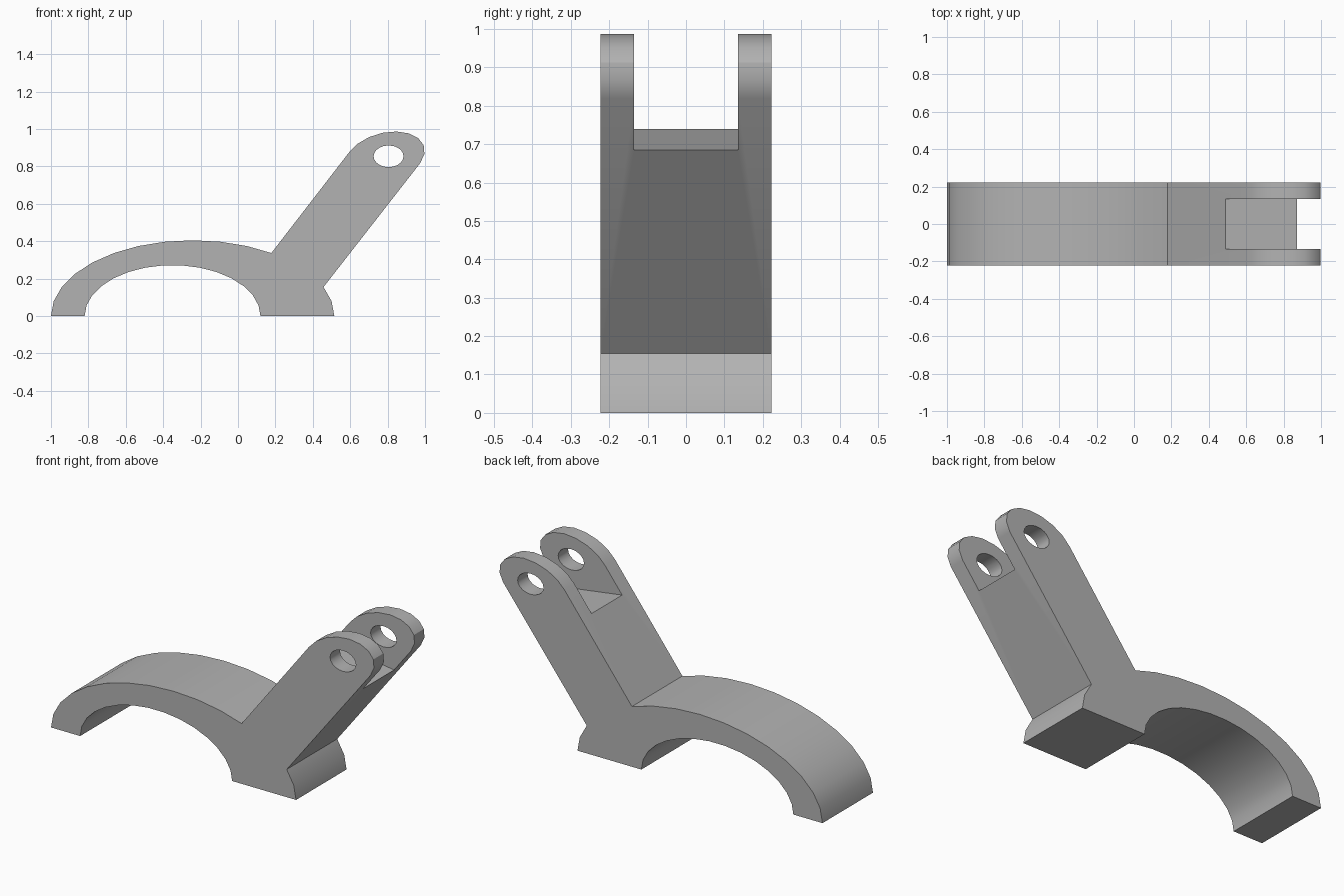
import bpy
import bmesh
from math import sin, cos, pi, radians

HALF_WIDTH = 0.223
SLOT_HALF = 0.135

cube = bpy.data.objects.get("Cube")
if cube:
    bpy.data.objects.remove(cube, do_unlink=True)

grey = bpy.data.materials.new("mid grey")
grey.use_nodes = True
colour = (0.45, 0.45, 0.45, 1)
grey.diffuse_color = colour
grey.node_tree.nodes["Principled BSDF"].inputs["Base Color"].default_value = colour


def arc(cx, cz, rx, rz, start, end, steps):
    """Points along an ellipse in the xz plane."""
    angles = [start + (end - start) * i / steps for i in range(steps + 1)]
    return [(cx + rx * cos(a), cz + rz * sin(a)) for a in angles]


def extrude(name, profile, half_width):
    """Extrude an xz profile symmetrically along y."""
    bm = bmesh.new()
    face = bm.faces.new([bm.verts.new((x, -half_width, z)) for x, z in profile])
    new = bmesh.ops.extrude_face_region(bm, geom=[face])["geom"]
    moved = [g for g in new if isinstance(g, bmesh.types.BMVert)]
    bmesh.ops.translate(bm, verts=moved, vec=(0, 2 * half_width, 0))
    bmesh.ops.recalc_face_normals(bm, faces=bm.faces)
    mesh = bpy.data.meshes.new(name)
    bm.to_mesh(mesh)
    bm.free()
    mesh.materials.append(grey)
    obj = bpy.data.objects.new(name, mesh)
    bpy.context.collection.objects.link(obj)
    return obj


# Side outline: arch, then the leaning arm with its rounded end, then the foot
outer = arc(-0.2425, 0, 0.7575, 0.405, pi, 0, 16)
inner = arc(-0.35, 0, 0.47, 0.272, 0, pi, 15)
cap = []
for i in range(10):
    a = pi * (1 - i / 9)
    cap.append((0.785 + 0.19 * cos(a) + 0.097 * sin(a),
                0.8475 - 0.029 * cos(a) + 0.136 * sin(a)))
bracket = extrude("clevis_bracket", outer[:12] + cap + outer[14:] + inner, HALF_WIDTH)

# Fork slot and pin hole
slot = extrude("slot_cutter", [(0.297, 0.767), (1.058, 0.658), (1.2, 1.2), (0.4, 1.2)], SLOT_HALF)
hole = extrude("pin_hole_cutter", arc(0.805, 0.854, 0.08, 0.058, 0, 2 * pi, 20)[:-1], 0.5)

bpy.ops.object.select_all(action="DESELECT")
bpy.context.view_layer.objects.active = bracket
bracket.select_set(True)
for cutter in (slot, hole):
    cutter.hide_render = True
    cut = bracket.modifiers.new(cutter.name, "BOOLEAN")
    cut.operation = "DIFFERENCE"
    cut.solver = "EXACT"
    cut.object = cutter
    bpy.ops.object.modifier_apply(modifier=cut.name)
    bpy.data.objects.remove(cutter, do_unlink=True)

bpy.ops.object.shade_smooth_by_angle(angle=radians(30))
